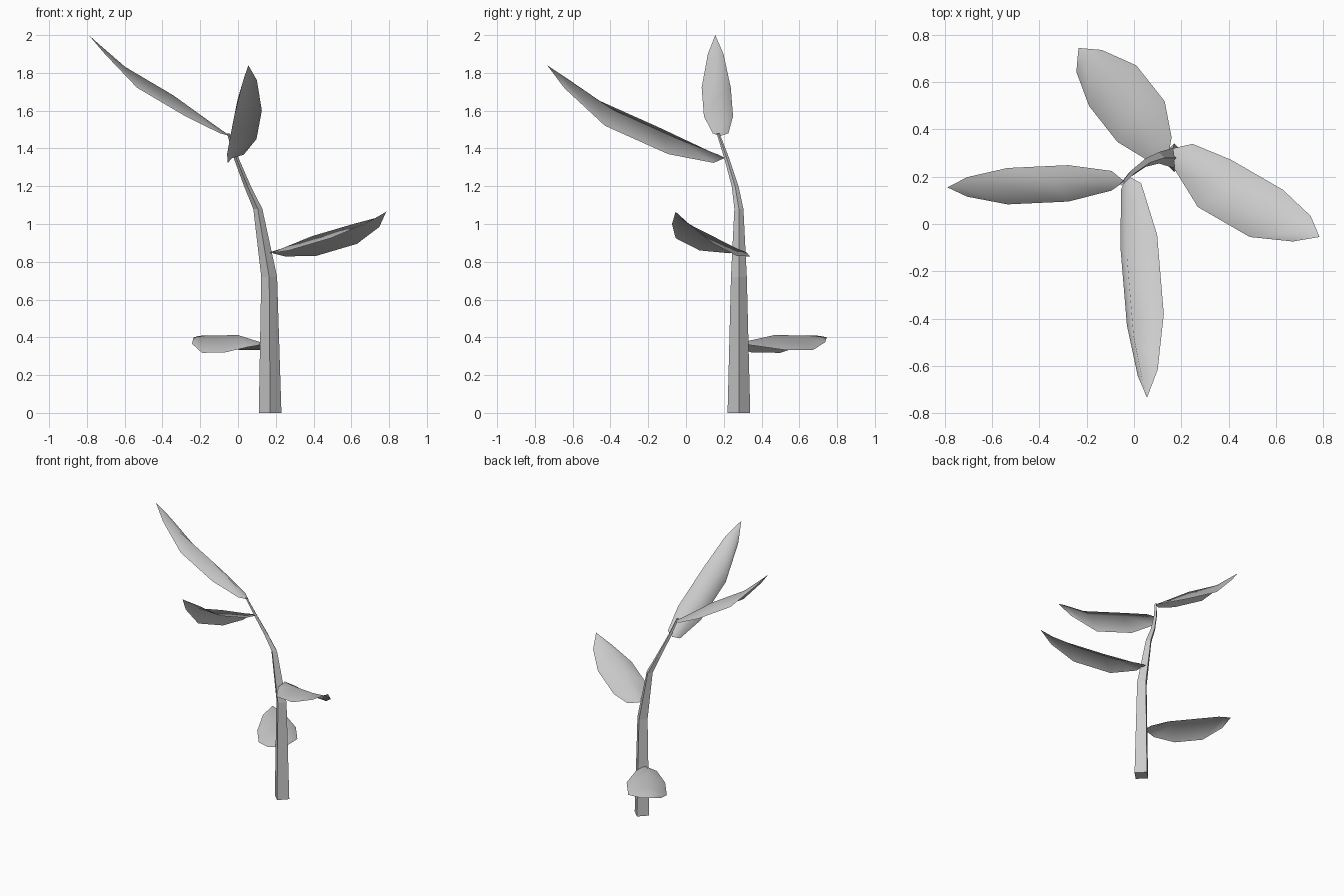
import bpy, bmesh, math
from mathutils import Vector

if "Cube" in bpy.data.objects:
    bpy.data.objects.remove(bpy.data.objects["Cube"])


def finish(bm, name, smooth):
    bmesh.ops.recalc_face_normals(bm, faces=bm.faces)
    mesh = bpy.data.meshes.new(name)
    bm.to_mesh(mesh)
    bm.free()
    for p in mesh.polygons:
        p.use_smooth = smooth
    obj = bpy.data.objects.new(name, mesh)
    bpy.context.collection.objects.link(obj)
    return obj


# Stem: four-sided tapering tube along a bending path (x, y, z, radius)
def make_stem(path):
    bm = bmesh.new()
    rings = []
    for x, y, z, r in path:
        rings.append([bm.verts.new((x + r * math.cos(a * math.pi / 2),
                                    y + r * math.sin(a * math.pi / 2), z))
                      for a in range(4)])
    for lo, hi in zip(rings, rings[1:]):
        for i in range(4):
            j = (i + 1) % 4
            bm.faces.new((lo[i], lo[j], hi[j], hi[i]))
    bm.faces.new(rings[0][::-1])
    bm.faces.new(rings[-1])
    return finish(bm, "stem", False)


# Leaf: thin folded blade; rows between base and tip carry left edge, raised midrib, right edge
WIDTH = (0.54, 1.0, 1.0, 0.54)
RISE = (0.35, 1.0, 1.0, 0.45)


def make_leaf(name, base, rows, tip, side, lift):
    bm = bmesh.new()
    side, lift = Vector(side), Vector(lift)
    grid = []
    for c, w, h in zip(rows, WIDTH, RISE):
        c = Vector(c)
        grid.append([bm.verts.new(p) for p in (c - side * w, c + lift * h, c + side * w)])
    b, t = bm.verts.new(base), bm.verts.new(tip)
    for k in range(2):
        bm.faces.new((b, grid[0][k + 1], grid[0][k]))
        for r0, r1 in zip(grid, grid[1:]):
            bm.faces.new((r0[k], r0[k + 1], r1[k + 1], r1[k]))
        bm.faces.new((grid[-1][k], grid[-1][k + 1], t))
    return finish(bm, name, True)


make_stem([(0.17, 0.28, 0, 0.06), (0.165, 0.28, 0.72, 0.042),
           (0.105, 0.28, 1.08, 0.024), (0.05, 0.26, 1.2, 0.018),
           (-0.01, 0.215, 1.35, 0.013), (-0.05, 0.17, 1.48, 0.008)])

make_leaf("lowest_leaf", (0.145, 0.285, 0.365),
          [(0.105, 0.32, 0.352), (0.03, 0.433, 0.327), (-0.09, 0.585, 0.325), (-0.19, 0.69, 0.37)],
          (-0.235, 0.745, 0.40), (0.10, 0.086, 0.007), (-0.03, 0.035, 0.085))

make_leaf("right_leaf", (0.165, 0.32, 0.85),
          [(0.21, 0.285, 0.837), (0.34, 0.172, 0.845), (0.56, 0.045, 0.91), (0.71, -0.02, 0.992)],
          (0.785, -0.055, 1.065), (0.07, 0.10, -0.015), (0.05, -0.03, 0.09))

make_leaf("front_leaf", (-0.03, 0.205, 1.35),
          [(-0.012, 0.16, 1.345), (0.02, -0.07, 1.41), (0.048, -0.405, 1.56), (0.058, -0.63, 1.74)],
          (0.055, -0.735, 1.84), (0.078, 0.024, 0.04), (-0.05, -0.07, 0.10))

make_leaf("top_leaf", (-0.04, 0.18, 1.465),
          [(-0.095, 0.183, 1.48), (-0.278, 0.172, 1.57), (-0.535, 0.16, 1.722), (-0.705, 0.157, 1.90)],
          (-0.79, 0.155, 2.0), (0, 0.077, 0), (-0.063, 0, 0.11))
